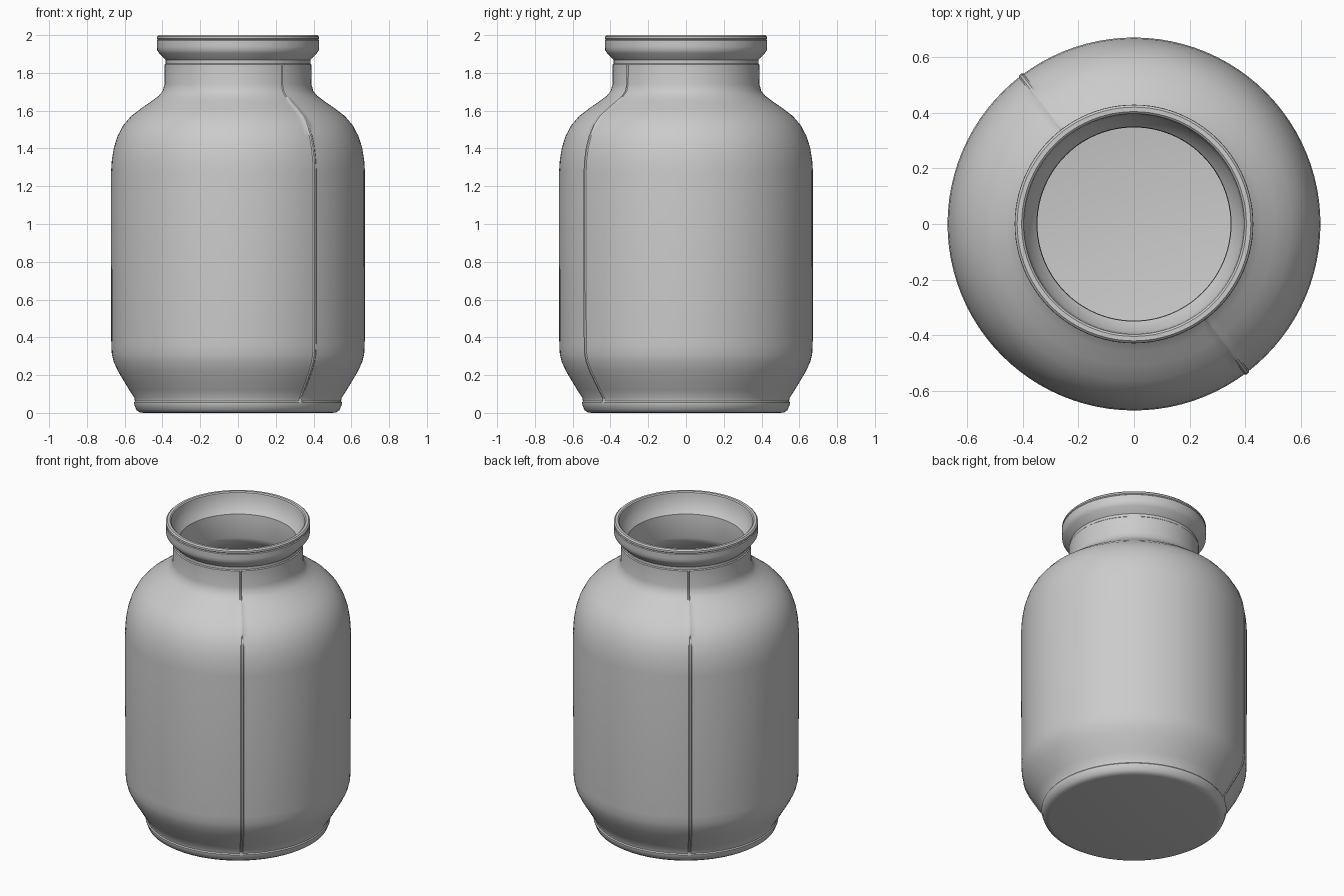
import bpy, bmesh, math

SEAM = math.atan2(-0.54, 0.41)      # mould seam direction (and its opposite)
N = 96

# Outer wall from base centre up to the lip (radius, height)
base = [(0.50, 0.0), (0.52, 0.003), (0.538, 0.015), (0.55, 0.045), (0.551, 0.055)]
body = [(0.546, 0.062), (0.549, 0.08), (0.575, 0.12), (0.605, 0.17), (0.635, 0.22),
        (0.658, 0.27), (0.668, 0.31), (0.671, 0.36), (0.672, 0.8), (0.672, 1.28),
        (0.668, 1.34), (0.657, 1.405), (0.638, 1.465), (0.608, 1.522), (0.565, 1.572),
        (0.51, 1.614), (0.46, 1.648), (0.42, 1.678), (0.398, 1.705), (0.389, 1.74),
        (0.388, 1.845)]
lip = [(0.383, 1.85), (0.383, 1.868), (0.39, 1.875), (0.418, 1.905), (0.428, 1.92),
       (0.43, 1.94), (0.43, 1.972), (0.425, 1.976), (0.43, 1.981), (0.429, 1.992),
       (0.421, 2.0), (0.405, 2.0), (0.398, 1.994), (0.395, 1.98)]
# Inside wall from the mouth down to the floor
inner = [(0.388, 1.92), (0.35, 1.875), (0.348, 1.84), (0.349, 1.72), (0.36, 1.685),
         (0.395, 1.65), (0.45, 1.605), (0.52, 1.545), (0.575, 1.48), (0.61, 1.41),
         (0.63, 1.34), (0.635, 1.27), (0.635, 0.37), (0.625, 0.3), (0.6, 0.24),
         (0.555, 0.16), (0.52, 0.1), (0.49, 0.065), (0.44, 0.05)]

# Even angles plus a fine cluster around each seam; value = ridge height
angles = []
for side in (0, math.pi):
    for off, rise in ((-0.016, 0), (-0.007, 0.005), (0.007, 0.005), (0.016, 0)):
        angles.append((SEAM + side + off, rise))
    for i in range(1, N // 2):
        angles.append((SEAM + side + i * 2 * math.pi / N, 0))
angles.sort()

bm = bmesh.new()


def ring(r, z, ridge):
    return [bm.verts.new(((r + h * ridge) * math.cos(a), (r + h * ridge) * math.sin(a), z))
            for a, h in angles]


# Jar wall
rings = [ring(r, z, 0) for r, z in base]
rings += [ring(r, z, 1) for r, z in body]
rings += [ring(r, z, 0) for r, z in lip + inner]
n = len(angles)
for lo, hi in zip(rings, rings[1:]):
    for i in range(n):
        j = (i + 1) % n
        bm.faces.new((lo[i], lo[j], hi[j], hi[i]))

# Base underside and inside floor
bm.faces.new(rings[0][::-1])
bm.faces.new(rings[-1])

mesh = bpy.data.meshes.new("jar")
bm.to_mesh(mesh)
bm.free()
jar = bpy.data.objects.new("jar", mesh)
bpy.context.collection.objects.link(jar)
bpy.context.view_layer.objects.active = jar
jar.select_set(True)
bpy.ops.object.shade_smooth_by_angle(angle=math.radians(35))
